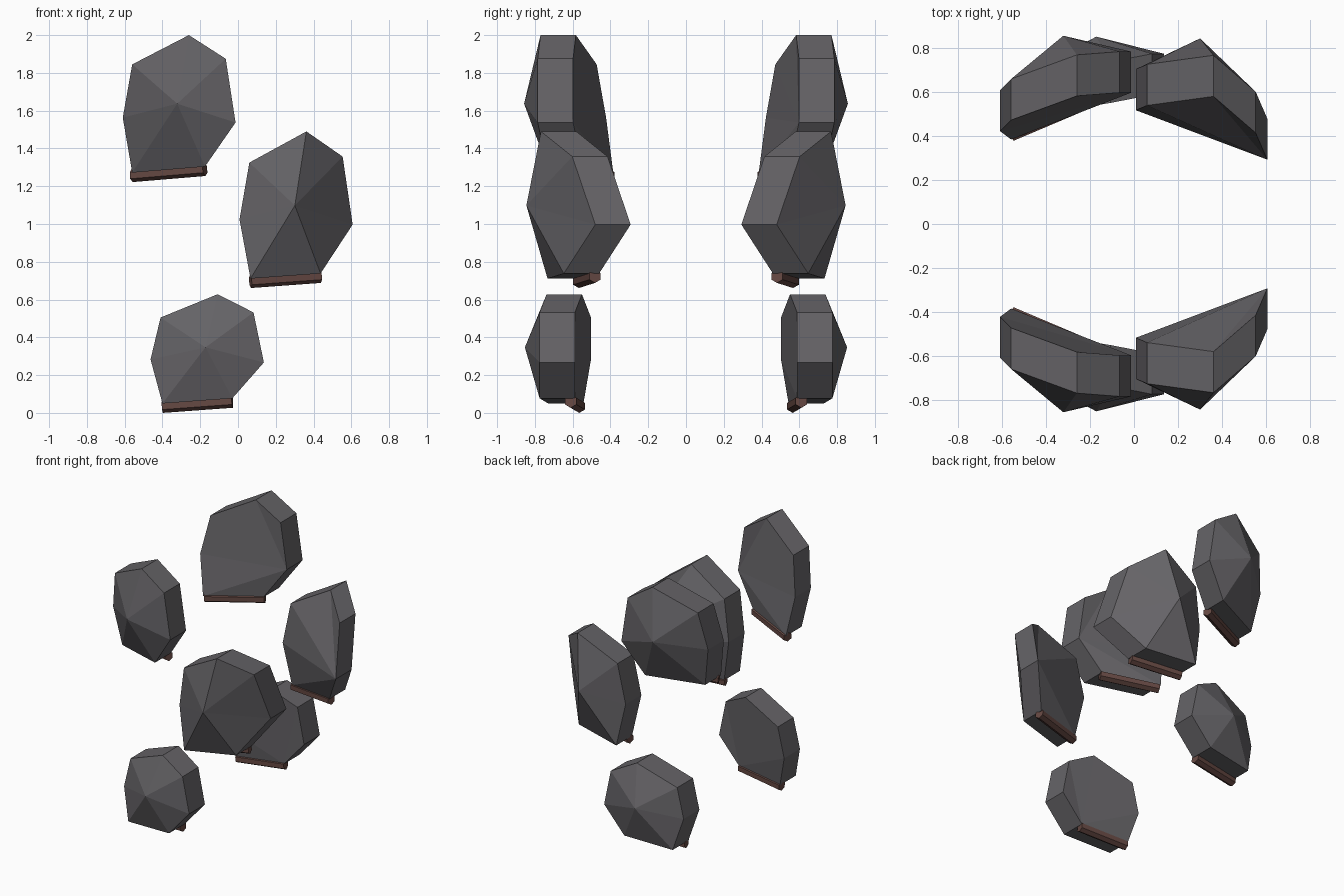
import bpy, bmesh, math
from mathutils import Vector

if "Cube" in bpy.data.objects:
    bpy.data.objects.remove(bpy.data.objects["Cube"])

DEPTH = 0.187          # rim thickness along y
STRIP_R = 0.035


def material(name, rgb):
    m = bpy.data.materials.new(name)
    m.diffuse_color = (*rgb, 1)
    m.use_nodes = True
    m.node_tree.nodes["Principled BSDF"].inputs["Base Color"].default_value = m.diffuse_color
    return m


DARK = material("dark_grey", (0.13, 0.125, 0.135))
BROWN = material("dull_brown", (0.13, 0.065, 0.055))


def finish(bm, name, mat):
    bmesh.ops.recalc_face_normals(bm, faces=bm.faces[:])
    me = bpy.data.meshes.new(name)
    bm.to_mesh(me)
    bm.free()
    ob = bpy.data.objects.new(name, me)
    bpy.context.collection.objects.link(ob)
    me.materials.append(mat)
    # matching copy on the other side of y = 0
    mod = ob.modifiers.new("mirror", 'MIRROR')
    mod.use_axis = (False, True, False)
    mod.use_mirror_merge = False
    return ob


def plate(name, rim, apex, pivot):
    """Seven-sided faceted plate: peaked outside, flat rim, fanned inside."""
    bm = bmesh.new()
    n = len(rim)
    outer = [bm.verts.new((x, -y, z)) for x, y, z in rim]
    inner = [bm.verts.new((x, DEPTH - y, z)) for x, y, z in rim]
    tip = bm.verts.new((apex[0], -apex[1], apex[2]))
    for i in range(n):
        j = (i + 1) % n
        bm.faces.new((outer[i], outer[j], tip))
        bm.faces.new((outer[j], outer[i], inner[i], inner[j]))
    for k in range(1, n - 1):
        bm.faces.new((inner[pivot], inner[(pivot + k) % n], inner[(pivot + k + 1) % n]))
    ends = [inner[4].co.copy(), inner[3].co.copy()]
    finish(bm, name, DARK)
    return ends


def strip(name, ends):
    """Six-sided bar along the lower inner edge of a plate."""
    a, b = [p + Vector((0, -0.022, -0.015)) for p in ends]
    axis = (b - a).normalized()
    side = axis.cross(Vector((0, 0, 1))).normalized()
    up = side.cross(axis)
    bm = bmesh.new()
    rings = []
    for p in (a, b):
        rings.append([bm.verts.new(p + STRIP_R * (math.cos(t) * up + math.sin(t) * side))
                      for t in [math.tau * i / 6 for i in range(6)]])
    for i in range(6):
        j = (i + 1) % 6
        bm.faces.new((rings[0][i], rings[0][j], rings[1][j], rings[1][i]))
    bm.faces.new(rings[0])
    bm.faces.new(rings[1])
    finish(bm, name, BROWN)


# Rim points run clockwise from the top as (x, outward distance, z)
PLATES = {
    "upper": ([(-0.26, 0.77, 2.0), (-0.065, 0.785, 1.875), (-0.013, 0.785, 1.537),
               (-0.175, 0.735, 1.304), (-0.56, 0.572, 1.272), (-0.61, 0.61, 1.563),
               (-0.56, 0.66, 1.845)], (-0.322, 0.857, 1.637), 2),
    "middle": ([(0.362, 0.768, 1.49), (0.554, 0.602, 1.357), (0.607, 0.48, 0.997),
                (0.437, 0.647, 0.738), (0.066, 0.733, 0.711), (0.008, 0.705, 1.024),
                (0.06, 0.727, 1.325)], (0.301, 0.845, 1.098), 2),
    "lower": ([(-0.108, 0.738, 0.628), (0.082, 0.775, 0.532), (0.137, 0.775, 0.267),
               (-0.03, 0.775, 0.077), (-0.40, 0.73, 0.05), (-0.463, 0.69, 0.283),
               (-0.41, 0.69, 0.505)], (-0.172, 0.853, 0.347), 3),
}

for level, (rim, apex, pivot) in PLATES.items():
    strip(level + "_edge_strip", plate(level + "_plate", rim, apex, pivot))
